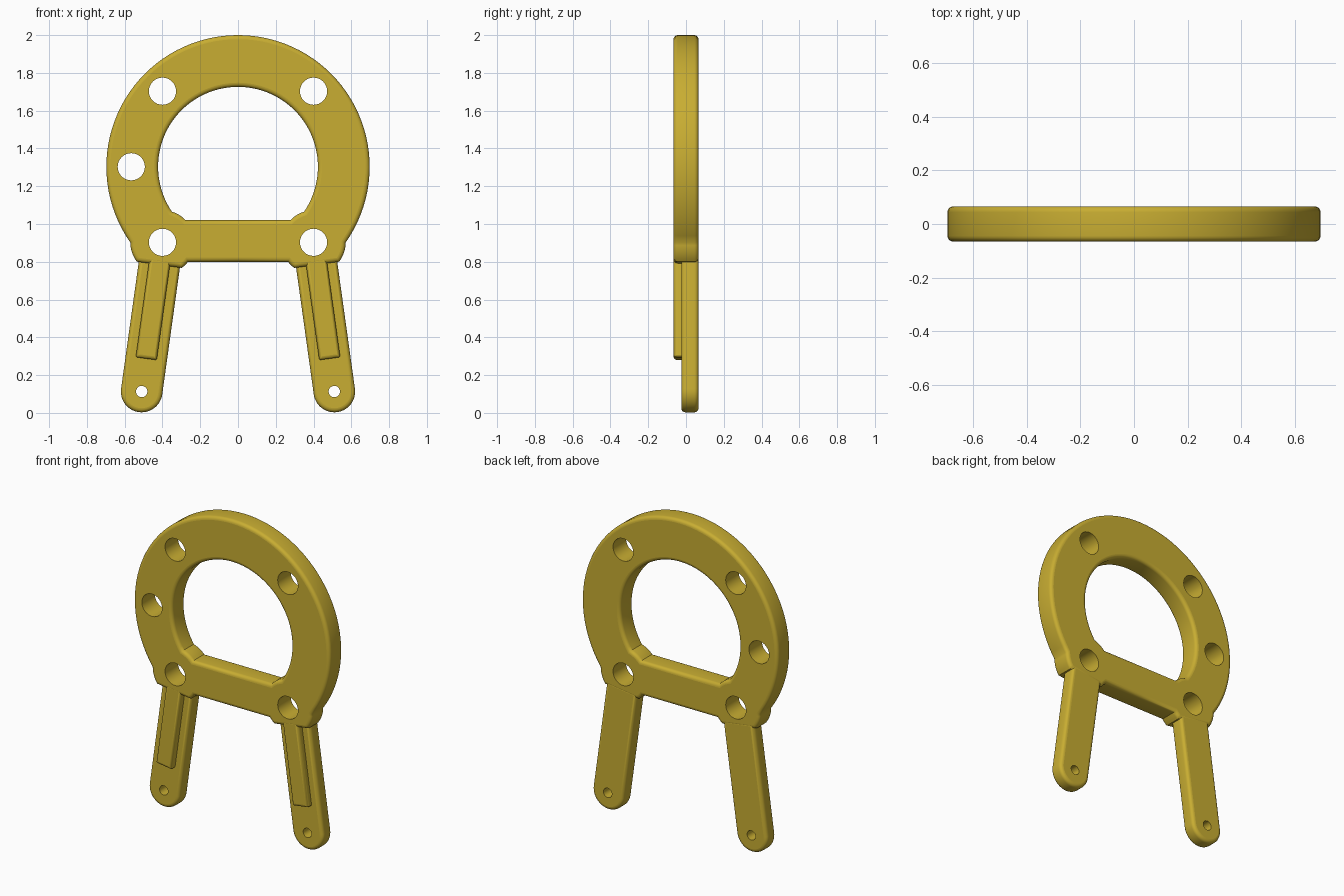
import bpy, bmesh, math
from mathutils import Vector

cube = bpy.data.objects.get("Cube")
if cube:
    bpy.data.objects.remove(cube, do_unlink=True)

gold = bpy.data.materials.new("mustard_gold")
gold.use_nodes = True
COLOR = (0.58, 0.42, 0.032, 1.0)
gold.diffuse_color = COLOR
bsdf = next(n for n in gold.node_tree.nodes if n.type == 'BSDF_PRINCIPLED')
bsdf.inputs["Base Color"].default_value = COLOR
bsdf.inputs["Roughness"].default_value = 0.5


def arc(c, r, a0, a1, n):
    """Points on an arc, angles in radians, both ends included."""
    return [Vector((c[0] + r * math.cos(a0 + (a1 - a0) * i / n),
                    c[1] + r * math.sin(a0 + (a1 - a0) * i / n))) for i in range(n + 1)]


def circle(c, r, n=32):
    return arc(c, r, 0, 2 * math.pi, n)[:-1]


def mirrored(half):
    """Close a right-hand half outline that starts and ends on x = 0."""
    return half + [Vector((-p.x, p.y)) for p in reversed(half[1:-1])]


def clean(pts, hole):
    """Drop doubled points; outer loops run counterclockwise, holes clockwise."""
    pts = [p for i, p in enumerate(pts) if (p - pts[i - 1]).length > 1e-4]
    area = sum(pts[i - 1].x * p.y - p.x * pts[i - 1].y for i, p in enumerate(pts))
    return pts[::-1] if (area < 0) != hole else pts


def inset(pts, d):
    """Move a loop into the material by d with mitred corners."""
    out = []
    for i, p in enumerate(pts):
        a = (p - pts[i - 1]).normalized()
        b = (pts[(i + 1) % len(pts)] - p).normalized()
        na, nb = Vector((-a.y, a.x)), Vector((-b.y, b.x))
        out.append(p + (na + nb) * (d / (1 + na.dot(nb))))
    return out


def plate(name, loops, front, back, steps=5):
    """Plate in the xz plane from loops of (points, is_hole, rounding)."""
    bm = bmesh.new()
    front_edges, back_edges = [], []
    for pts, hole, r in loops:
        pts = clean(pts, hole)
        profile = [(0, front), (0, back)]
        if r:
            q = [(k / steps) * math.pi / 2 for k in range(steps + 1)]
            profile = [(r - r * math.sin(t), front + r - r * math.cos(t)) for t in q]
            profile += [(r - r * math.cos(t), back - r + r * math.sin(t)) for t in q]
        rings = [[bm.verts.new((p.x, y, p.y)) for p in inset(pts, d)] for d, y in profile]
        n = len(pts)
        for lo, hi in zip(rings, rings[1:]):
            for i in range(n):
                j = (i + 1) % n
                bm.faces.new((lo[i], lo[j], hi[j], hi[i])).smooth = True
        for ring, store in ((rings[0], front_edges), (rings[-1], back_edges)):
            store += [bm.edges.get((ring[i - 1], ring[i])) for i in range(n)]
    # flat front and back faces
    for edges in (front_edges, back_edges):
        res = bmesh.ops.triangle_fill(bm, use_beauty=True, use_dissolve=False, edges=edges)
        for f in res["geom"]:
            if isinstance(f, bmesh.types.BMFace):
                f.smooth = False
    bmesh.ops.recalc_face_normals(bm, faces=bm.faces[:])
    for e in bm.edges:
        e.smooth = e.calc_face_angle(0) < math.radians(35)
    mesh = bpy.data.meshes.new(name)
    bm.to_mesh(mesh)
    bm.free()
    mesh.materials.append(gold)
    ob = bpy.data.objects.new(name, mesh)
    bpy.context.collection.objects.link(ob)
    return ob


# Main dimensions
FRONT, BACK, LEG_FRONT = -0.066, 0.066, -0.025
ROUND = 0.022
CENTER, R_OUT, R_IN = Vector((0, 1.303)), 0.697, 0.423
BOSS, R_BOSS = Vector((0.4, 0.903)), 0.17
FOOT, R_LEG = Vector((0.51, 0.113)), 0.11
BAR_LOW, BAR_HIGH = 0.80, 1.02
CUT = 0.12                                   # boss centre to leg shoulder
axis = BOSS - FOOT
leg_len = axis.length
axis.normalize()


def boss_meets(r):
    """Boss angle at which it crosses a circle of radius r about the ring centre."""
    v = CENTER - BOSS
    d = v.length
    cos_t = (d * d + R_BOSS ** 2 - r * r) / (2 * d * R_BOSS)
    return math.atan2(v.y, v.x) - math.acos(cos_t)


def ring_arc(r, n):
    """Ring arc from its crossing with the boss up to the top."""
    p = arc(BOSS, R_BOSS, boss_meets(r), 0, 1)[0] - CENTER
    return arc(CENTER, r, math.atan2(p.y, p.x), math.pi / 2, n)


# Ring with cross bar and two bosses
down = math.atan2(-axis.y, -axis.x)
half_cut = math.acos(CUT / R_BOSS)
bar_angle = -math.pi - math.asin((BAR_LOW - BOSS.y) / R_BOSS)
outer = [Vector((0, BAR_LOW))]
outer += arc(BOSS, R_BOSS, bar_angle, down - half_cut, 3)
outer += arc(BOSS, R_BOSS, down + half_cut, boss_meets(R_OUT), 7)
outer += ring_arc(R_OUT, 36)

window = [Vector((0, BAR_HIGH))]
window += arc(BOSS, R_BOSS, math.pi - math.asin((BAR_HIGH - BOSS.y) / R_BOSS),
              boss_meets(R_IN), 5)
window += ring_arc(R_IN, 36)

bolts = [(s * 0.4, z) for s in (-1, 1) for z in (0.903, 1.703)] + [(-0.565, 1.303)]
plate("ring_plate",
      [(mirrored(outer), False, ROUND), (mirrored(window), True, ROUND)]
      + [(circle(b, 0.072), True, 0) for b in bolts], FRONT, BACK)

# Splayed legs, each with a raised rib on the front
across = Vector((axis.y, -axis.x))
top = leg_len - 0.085
for s, side in ((-1, "right"), (1, "left")):
    def place(pts):
        out = [FOOT + across * a + axis * b for a, b in pts]
        return [Vector((s * p.x, p.y)) for p in out]

    leg = arc((0, 0), R_LEG, math.pi, 2 * math.pi, 24) + [Vector((R_LEG, top)), Vector((-R_LEG, top))]
    plate(side + "_leg",
          [(place(leg), False, ROUND), (place(circle((0, 0), 0.03, 24)), True, 0)],
          LEG_FRONT, BACK)

    w, low = 0.056, 0.176
    rib = [(-w, low + 0.006), (-w + 0.006, low), (w - 0.006, low), (w, low + 0.006),
           (w, top), (-w, top)]
    plate(side + "_leg_rib", [(place(rib), False, 0.018)], FRONT, 0.0)
